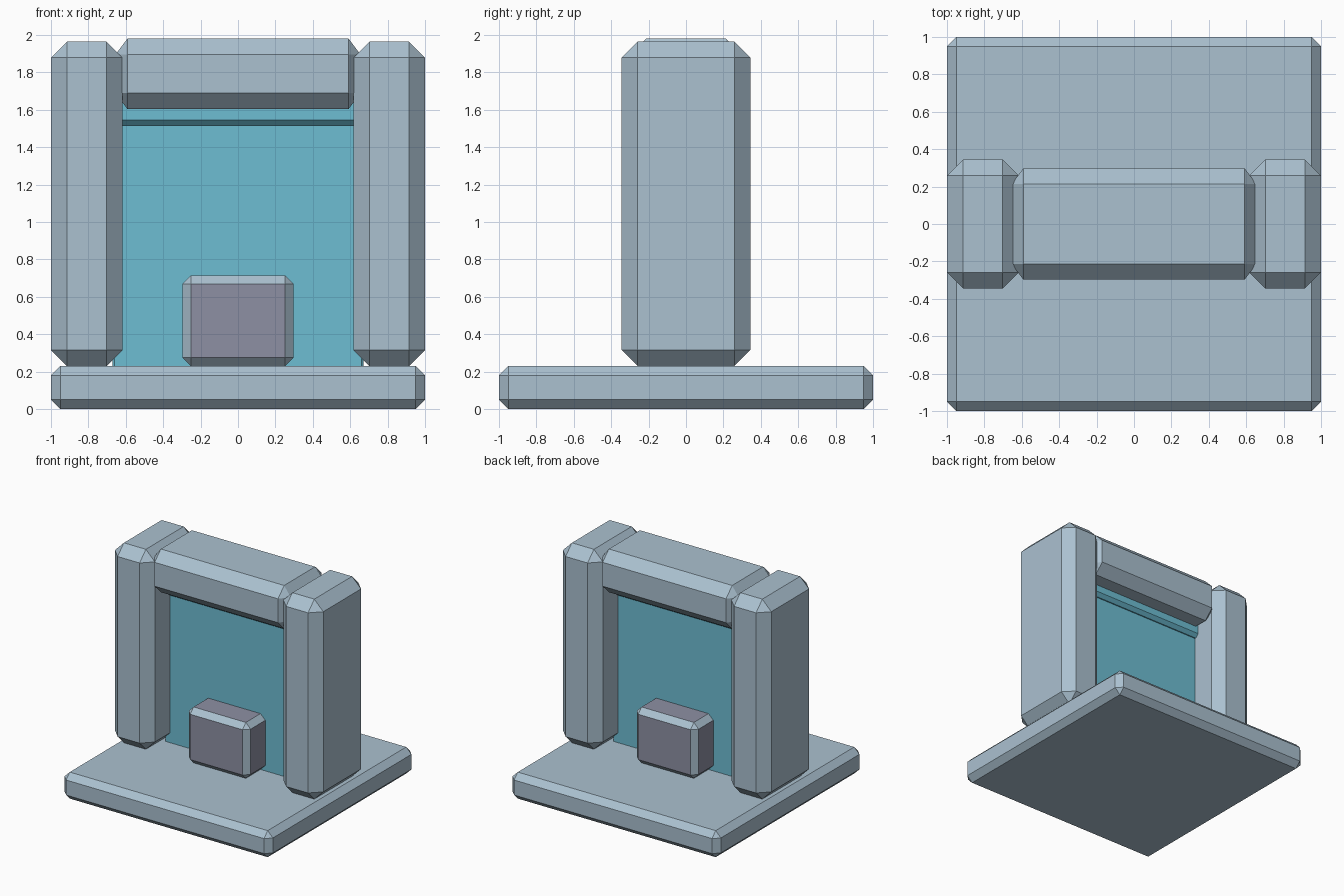
import bpy, bmesh
from mathutils import Vector

if "Cube" in bpy.data.objects:
    bpy.data.objects.remove(bpy.data.objects["Cube"])


def material(name, rgb):
    m = bpy.data.materials.new(name)
    m.diffuse_color = (*rgb, 1.0)
    m.use_nodes = True
    m.node_tree.nodes["Principled BSDF"].inputs["Base Color"].default_value = m.diffuse_color
    return m


STONE = material("blue_grey_stone", (0.406, 0.533, 0.630))
TEAL = material("teal_panel", (0.155, 0.509, 0.651))
MAUVE = material("mauve_face", (0.268, 0.280, 0.371))


def chamfered_box(name, lo, hi, cut, mats, face_material=0):
    """Box from lo to hi with a one-step chamfer; cut is the chamfer per axis."""
    lo, hi = Vector(lo), Vector(hi)
    centre, half = (lo + hi) / 2, (hi - lo) / 2
    bm = bmesh.new()
    bmesh.ops.create_cube(bm, size=2)
    bmesh.ops.bevel(bm, geom=bm.edges[:], offset=0.2, segments=1,
                    affect='EDGES', profile=0.5)
    # map the unit chamfer to the wanted width on each axis
    for v in bm.verts:
        for i in range(3):
            c = v.co[i]
            size = half[i] if abs(c) > 0.95 else half[i] - cut[i]
            v.co[i] = centre[i] + (size if c > 0 else -size)
    bm.normal_update()
    # main faces may differ in colour from the chamfers
    for f in bm.faces:
        if max(abs(n) for n in f.normal) > 0.99:
            f.material_index = face_material
    mesh = bpy.data.meshes.new(name)
    bm.to_mesh(mesh)
    bm.free()
    for m in mats:
        mesh.materials.append(m)
    ob = bpy.data.objects.new(name, mesh)
    bpy.context.collection.objects.link(ob)
    return ob


# floor slab
chamfered_box("base", (-1, -1, 0), (1, 1, 0.23), (0.05,) * 3, [STONE])

# side pillars
for side, x0, x1 in (("left", -1, -0.617), ("right", 0.617, 1)):
    chamfered_box(side + "_pillar", (x0, -0.345, 0.23), (x1, 0.345, 1.965),
                  (0.086,) * 3, [STONE])

# lintel across the top
chamfered_box("lintel", (-0.655, -0.297, 1.605), (0.655, 0.297, 1.98),
              (0.063, 0.084, 0.084), [STONE])

# teal panel filling the doorway, with a thicker head strip
chamfered_box("door_panel", (-0.67, -0.05, 0.2), (0.67, 0.05, 1.65),
              (0.01, 0.01, 0.02), [TEAL])
chamfered_box("panel_head", (-0.67, -0.09, 1.515), (0.67, 0.09, 1.68),
              (0.03, 0.03, 0.03), [TEAL])

# central block with mauve faces and stone chamfers
chamfered_box("centre_block", (-0.297, -0.297, 0.23), (0.297, 0.297, 0.715),
              (0.046, 0.046, 0.046), [STONE, MAUVE], face_material=1)
# the underside of the block's chamfer starts just above the base
bpy.data.objects["centre_block"].location.z = -0.015 + 0.015
